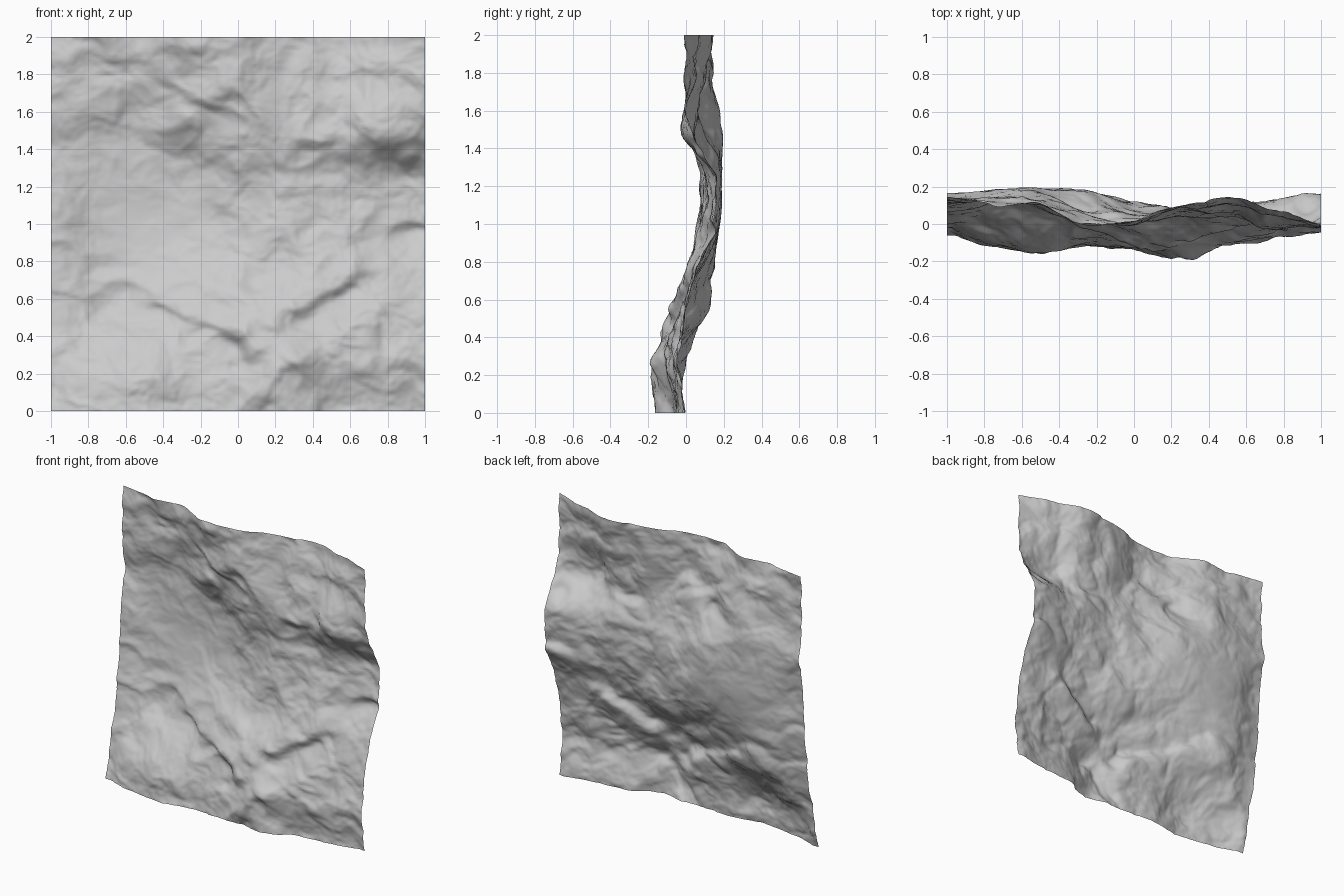
import bpy
import bmesh
import math
from mathutils import Vector, noise

if "Cube" in bpy.data.objects:
    bpy.data.objects.remove(bpy.data.objects["Cube"])

# Coarse relief of the rock face in hundredths: rows run z = 2 down to 0, columns x = -1 to 1
RELIEF = [
    [15, 11.5, 11, 1, 2, 10, 14.5, 8, -1],
    [12.5, 14, 13, 4, 0, 6, 8, 3, -0.5],
    [15, 16, 18, 9, 4, 5, 5, -2, 3],
    [13, 18, 19, 17, 10, 7, 9, 12, 14],
    [10.5, 16.5, 18, 16, 12, 7, 8, 11, 16],
    [8.5, 13.5, 13, 9, 6, 2, 0.5, 4, 6],
    [6, 8, 4, -2, -7, -9, -6.5, -3, -1.5],
    [0, -6, -10.5, -9, -12, -17.5, -11, -8.5, -3.5],
    [-5, -13, -15.5, -11.5, -13, -17, -8, -4, 0],
]
# Overhanging ledges: x and z of both ends, then height of the step
LEDGES = [
    (-0.55, 0.65, 0.00, 0.35, 0.055), (0.00, 0.35, 0.25, 0.28, 0.045),
    (0.30, 0.45, 0.65, 0.75, 0.055), (0.10, 0.05, 0.30, 0.20, 0.045),
    (0.50, 1.33, 1.00, 1.38, 0.03), (-0.35, 1.42, -0.05, 1.68, 0.04),
    (0.10, 1.28, 0.45, 1.42, 0.03), (-1.0, 1.50, -0.50, 1.66, 0.02),
    (-1.0, 1.87, -0.30, 1.90, 0.025), (0.55, 0.93, 1.00, 1.00, 0.03),
    (0.72, 0.40, 0.88, 0.70, 0.03), (-1.0, 0.20, -0.80, 0.55, 0.03),
    (-0.70, 0.06, -0.40, 0.10, 0.025), (0.30, 1.80, 0.65, 1.77, 0.02),
    (-0.30, 0.65, -0.05, 0.62, 0.025), (0.15, 0.80, 0.30, 0.95, 0.025),
]
STEPS = 160


def spline(values, t):
    """Catmull-Rom value at t (0..1) along evenly spaced values."""
    n = len(values) - 1
    i = min(int(t * n), n - 1)
    f = t * n - i
    a, b, c, d = (values[max(0, min(n, i + k))] for k in (-1, 0, 1, 2))
    return b + 0.5 * f * (c - a + f * (2*a - 5*b + 4*c - d + f * (3*(b - c) + d - a)))


def ledge(x, z, x0, z0, x1, z1, height):
    """Bulge forward above the line and cut back below it, fading out at the ends."""
    length = math.hypot(x1 - x0, z1 - z0)
    ux, uz = (x1 - x0) / length, (z1 - z0) / length
    along = (x - x0) * ux + (z - z0) * uz
    across = (z - z0) * ux - (x - x0) * uz
    beyond = max(0, -along, along - length)
    fade = math.exp(-(beyond / 0.1) ** 2 - (across / 0.14) ** 2)
    return -0.5 * height * math.tanh(across / 0.045) * fade


def depth(x, z):
    """Coarse relief, ledges and finer, sideways-stretched rock detail."""
    u, v = (x + 1) / 2, 1 - z / 2
    base = spline([spline(row, u) for row in RELIEF], v) / 100
    wx = 0.07 * noise.noise(Vector((x * 5, z * 5, 7)))
    wz = 0.07 * noise.noise(Vector((x * 6, z * 6, 19)))
    steps = sum(ledge(x + wx, z + wz, *item) for item in LEDGES)
    p = Vector((x * 4 + wx * 5, z * 5.5 + x * 1.2 + wz * 6, 3.1))
    detail = noise.fractal(p, 0.8, 2.1, 5)
    # sharp-crested folds
    folds = abs(noise.noise(Vector((x * 3 + wz * 6, z * 4.5 + wx * 6, 11)))) - 0.2
    # the left-middle plateau is smoother than the rest
    calm = math.exp(-((x + 0.55) / 0.35) ** 2 - ((z - 1.05) / 0.4) ** 2)
    return base + steps + (0.018 * detail + 0.03 * folds) * (1 - 0.75 * calm)


# Rock face: one open sheet standing upright
bm = bmesh.new()
grid = []
for j in range(STEPS + 1):
    z = 2 * j / STEPS
    grid.append([])
    for i in range(STEPS + 1):
        x = 2 * i / STEPS - 1
        grid[j].append(bm.verts.new((x, depth(x, z), z)))
for j in range(STEPS):
    for i in range(STEPS):
        bm.faces.new((grid[j][i], grid[j][i + 1], grid[j + 1][i + 1], grid[j + 1][i]))
for face in bm.faces:
    face.smooth = True

mesh = bpy.data.meshes.new("rock_face")
bm.to_mesh(mesh)
bm.free()
bpy.context.collection.objects.link(bpy.data.objects.new("rock_face", mesh))
